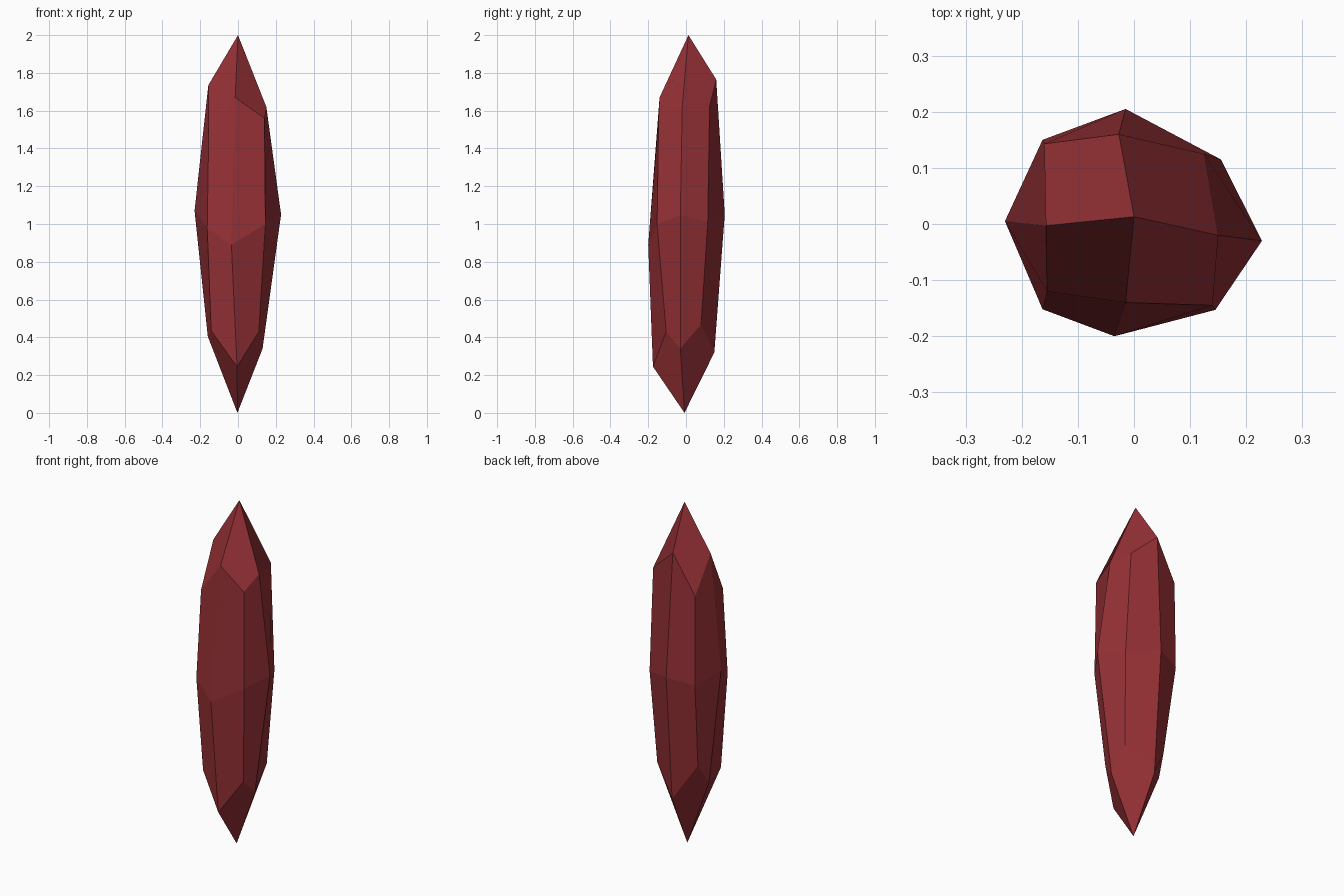
import bpy, bmesh

# Eight-sided rings, counter-clockwise from the front:
# front, front right, right, back right, back, back left, left, front left
lower = [(-0.005, -0.175, 0.245), (0.11, -0.105, 0.43), (0.13, -0.03, 0.34), (0.13, 0.08, 0.47),
         (-0.015, 0.15, 0.32), (-0.135, 0.083, 0.52), (-0.16, 0.015, 0.405), (-0.142, -0.12, 0.435)]
middle = [(-0.035, -0.20, 0.89), (0.145, -0.153, 1.0), (0.228, -0.03, 1.05), (0.155, 0.115, 1.01),
          (-0.015, 0.205, 1.05), (-0.163, 0.15, 1.02), (-0.23, 0.005, 1.07), (-0.163, -0.152, 0.98)]
upper = [(-0.015, -0.14, 1.67), (0.14, -0.145, 1.56), (0.15, -0.02, 1.62), (0.125, 0.125, 1.625),
         (-0.027, 0.16, 1.765), (-0.16, 0.143, 1.54), (-0.157, -0.003, 1.735), (-0.155, -0.12, 1.485)]

bm = bmesh.new()
rings = [[bm.verts.new(p) for p in ring] for ring in (lower, middle, upper)]
bottom = bm.verts.new((-0.003, -0.008, 0))
top = bm.verts.new((0, 0.013, 2))

# Long side facets
for a, b in zip(rings, rings[1:]):
    for i in range(8):
        j = (i + 1) % 8
        bm.faces.new((a[i], a[j], b[j], b[i]))

# Four kite-shaped facets at each point
lo, up = rings[0], rings[2]
for i in range(0, 8, 2):
    k = (i + 2) % 8
    bm.faces.new((top, up[i], up[i + 1], up[k]))
    bm.faces.new((bottom, lo[k], lo[i + 1], lo[i]))

bmesh.ops.recalc_face_normals(bm, faces=bm.faces)
mesh = bpy.data.meshes.new("crystal")
bm.to_mesh(mesh)
bm.free()

# Dark red crystal
mat = bpy.data.materials.new("dark_red")
mat.diffuse_color = (0.30, 0.03, 0.036, 1)
mesh.materials.append(mat)
bpy.context.collection.objects.link(bpy.data.objects.new("crystal", mesh))
